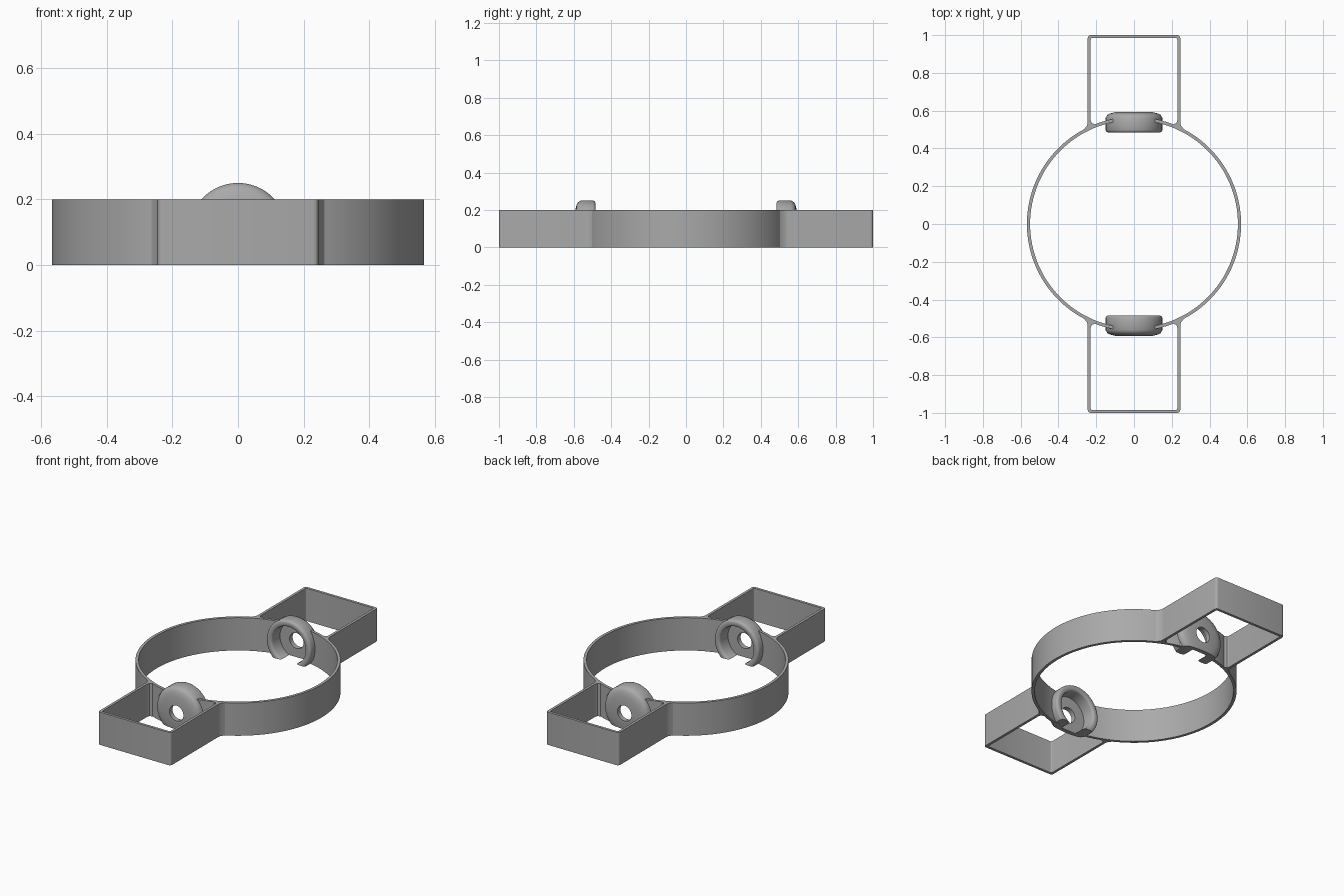
import bpy, bmesh, math
from mathutils import Matrix, Vector

cube = bpy.data.objects.get("Cube")
if cube:
    bpy.data.objects.remove(cube, do_unlink=True)

HEIGHT = 0.2
CUP_Z = 0.1

grey = bpy.data.materials.new("plain grey")
grey.use_nodes = True
GREY = (0.4, 0.4, 0.4, 1)
grey.diffuse_color = GREY
grey.node_tree.nodes["Principled BSDF"].inputs["Base Color"].default_value = GREY


def finish(bm, name, angle=32):
    bmesh.ops.recalc_face_normals(bm, faces=bm.faces)
    mesh = bpy.data.meshes.new(name)
    bm.to_mesh(mesh)
    bm.free()
    mesh.materials.append(grey)
    obj = bpy.data.objects.new(name, mesh)
    bpy.context.collection.objects.link(obj)
    bpy.ops.object.select_all(action='DESELECT')
    obj.select_set(True)
    bpy.context.view_layer.objects.active = obj
    bpy.ops.object.shade_smooth_by_angle(angle=math.radians(angle))
    return obj


def lathe(profile, steps):
    """Revolve a closed (radius, height) outline about z."""
    bm = bmesh.new()
    verts = [bm.verts.new((r, 0, h)) for r, h in profile]
    edges = [bm.edges.new((v, verts[i - 1])) for i, v in enumerate(verts)]
    bmesh.ops.spin(bm, geom=verts + edges, cent=(0, 0, 0), axis=(0, 0, 1),
                   angle=math.tau, steps=steps, use_merge=True)
    bmesh.ops.remove_doubles(bm, verts=bm.verts, dist=1e-5)
    return bm


def prism(bm, outline):
    """Extrude a plan outline from the ground to the full height."""
    face = bm.faces.new([bm.verts.new((x, y, 0)) for x, y in outline])
    up = bmesh.ops.extrude_face_region(bm, geom=[face], use_keep_orig=True)["geom"]
    bmesh.ops.translate(bm, vec=(0, 0, HEIGHT),
                        verts=[g for g in up if isinstance(g, bmesh.types.BMVert)])


def corner(cx, cy, r):
    """Quarter arc from the +x direction to the +y direction."""
    return [(cx + r * math.cos(t), cy + r * math.sin(t))
            for t in (math.pi / 2 * i / 4 for i in range(5))]


# Large round band, bored through where the cups sit
band = finish(lathe([(0.55, 0), (0.567, 0), (0.567, HEIGHT), (0.55, HEIGHT)], 128), "round_band")
bm = bmesh.new()
bmesh.ops.create_cone(bm, cap_ends=True, segments=64, radius1=0.13, radius2=0.13, depth=1.6,
                      matrix=Matrix.Translation((0, 0, CUP_Z)) @ Matrix.Rotation(math.pi / 2, 4, 'X'))
cutter = finish(bm, "bore_cutter")
cutter.hide_render = True
bpy.context.view_layer.objects.active = band
mod = band.modifiers.new("bore", 'BOOLEAN')
mod.operation = 'DIFFERENCE'
mod.solver = 'EXACT'
mod.object = cutter
bpy.ops.object.modifier_apply(modifier=mod.name)
bpy.data.objects.remove(cutter, do_unlink=True)

# Cup section: radius against distance from the middle
CUP = [(0.047, 0.594), (0.1, 0.592), (0.128, 0.585), (0.142, 0.577), (0.15, 0.562),
       (0.15, 0.497), (0.147, 0.489), (0.14, 0.485), (0.122, 0.485), (0.115, 0.489),
       (0.112, 0.497), (0.112, 0.565), (0.047, 0.565)]

for name, turn in (("front", 0), ("back", math.pi)):
    spin = Matrix.Rotation(turn, 4, 'Z')

    # Hollow cup facing the middle, cut flat at the ground
    bm = lathe(CUP, 64)
    bm.transform(spin @ Matrix.Translation((0, 0, CUP_Z)) @ Matrix.Rotation(math.pi / 2, 4, 'X'))
    bmesh.ops.bisect_plane(bm, geom=bm.verts[:] + bm.edges[:] + bm.faces[:], dist=1e-5,
                           plane_co=(0, 0, 0), plane_no=Vector((0, 0, 1)), clear_inner=True)
    bmesh.ops.holes_fill(bm, edges=[e for e in bm.edges if e.is_boundary], sides=0)
    finish(bm, name + "_cup", 40)

    # Three-sided rectangular frame with rounded corners
    bm = bmesh.new()
    outer = [(0.245, 0.512)] + corner(0.23, 0.985, 0.015)
    inner = [(0.229, 0.515)] + corner(0.222, 0.977, 0.007)
    prism(bm, outer + [(-x, y) for x, y in reversed(outer)]
          + [(-x, y) for x, y in inner] + inner[::-1])
    bm.transform(spin)
    finish(bm, name + "_frame")

    # Small fillets blending the frame into the band
    bm = bmesh.new()
    for s in (1, -1):
        prism(bm, [(s * x, y) for x, y in
                   ((0.245, 0.54), (0.248, 0.523), (0.264, 0.501), (0.24, 0.505))])
        prism(bm, [(s * x, y) for x, y in
                   ((0.229, 0.547), (0.224, 0.534), (0.205, 0.527), (0.235, 0.508))])
    bm.transform(spin)
    finish(bm, name + "_fillets")
